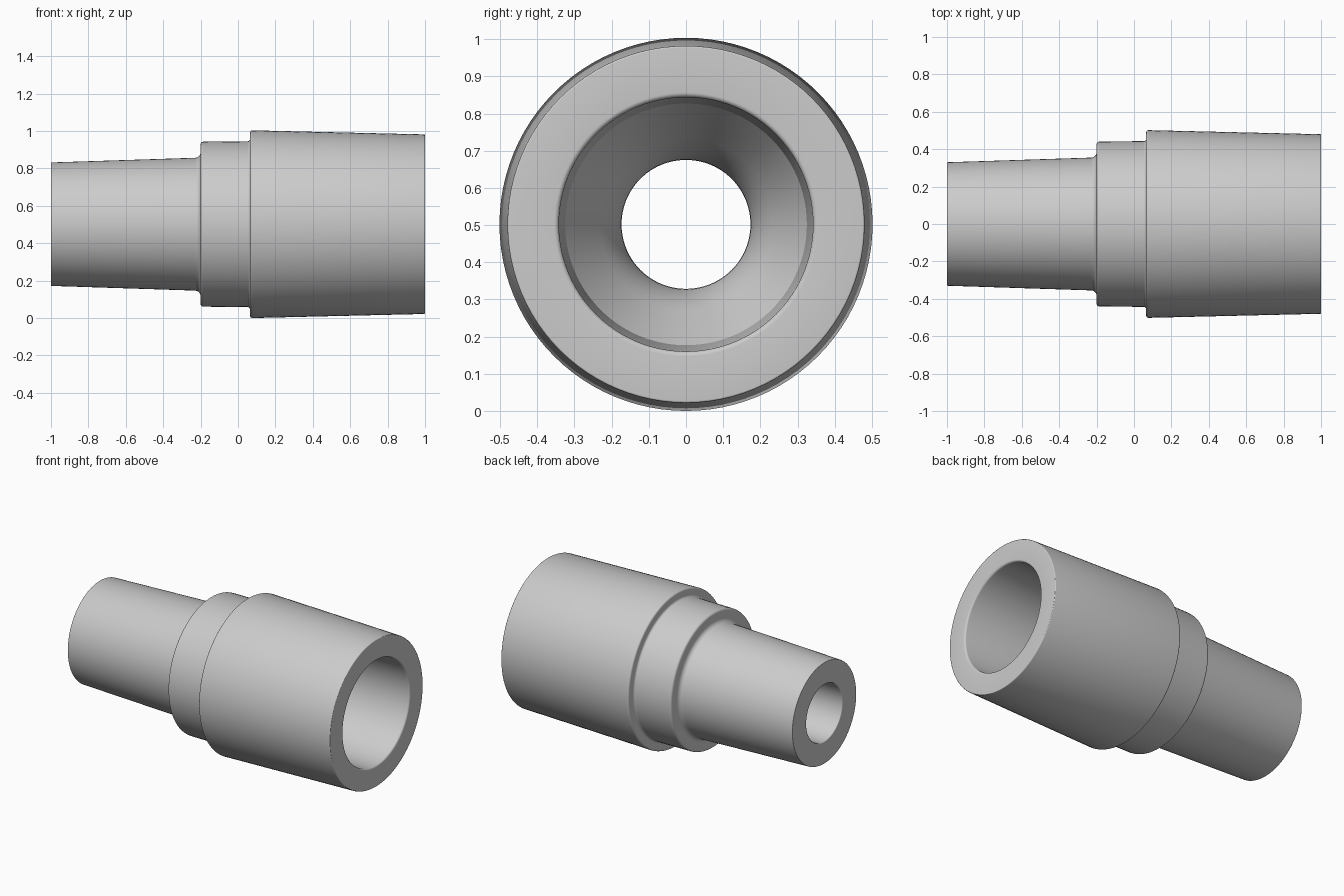
import bpy
import bmesh
import math
from mathutils import Vector

cube = bpy.data.objects.get("Cube")
if cube:
    bpy.data.objects.remove(cube, do_unlink=True)

SEGMENTS = 96
AXIS_HEIGHT = 0.502


def fillet(before, corner, after, radius, steps=6):
    """Replace one profile corner with an arc tangent to both sides."""
    to_a = (before - corner).normalized()
    to_b = (after - corner).normalized()
    half = to_a.angle(to_b) / 2
    reach = radius / math.tan(half)
    centre = corner + (to_a + to_b).normalized() * radius / math.sin(half)
    start = (corner + to_a * reach - centre).normalized()
    end = (corner + to_b * reach - centre).normalized()
    arc = []
    for i in range(steps + 1):
        # Blend the two unit directions at an even angle
        t = i / steps
        sweep = start.angle(end)
        direction = (start * math.sin((1 - t) * sweep) + end * math.sin(t * sweep)) / math.sin(sweep)
        arc.append(centre + direction * radius)
    return arc


def rounded_profile(corners):
    points = [Vector((x, r)) for x, r, _ in corners]
    outline = []
    for i, (x, r, radius) in enumerate(corners):
        if radius:
            outline += fillet(points[i - 1], points[i], points[(i + 1) % len(points)], radius)
        else:
            outline.append(points[i])
    return outline


def revolve(name, outline, material):
    """Turn a closed (x, radius) outline around the x axis."""
    bm = bmesh.new()
    rings = []
    for s in range(SEGMENTS):
        a = math.tau * s / SEGMENTS
        rings.append([bm.verts.new((p.x, p.y * math.cos(a), p.y * math.sin(a) + AXIS_HEIGHT))
                      for p in outline])
    for s in range(SEGMENTS):
        here, there = rings[s - 1], rings[s]
        for i in range(len(outline)):
            bm.faces.new((here[i - 1], here[i], there[i], there[i - 1]))
    bmesh.ops.recalc_face_normals(bm, faces=bm.faces)
    mesh = bpy.data.meshes.new(name)
    bm.to_mesh(mesh)
    bm.free()
    mesh.materials.append(material)
    obj = bpy.data.objects.new(name, mesh)
    bpy.context.collection.objects.link(obj)
    bpy.ops.object.select_all(action="DESELECT")
    obj.select_set(True)
    bpy.context.view_layer.objects.active = obj
    bpy.ops.object.shade_smooth_by_angle(angle=math.radians(25))


grey = bpy.data.materials.new("plain_grey")
grey.use_nodes = True
colour = (0.6, 0.6, 0.6, 1)
grey.diffuse_color = colour
grey.node_tree.nodes["Principled BSDF"].inputs["Base Color"].default_value = colour

# Corners as (x, radius, fillet): outside from narrow to wide, then back along the bore
corners = [
    (-1, 0.185, 0.006),      # narrow mouth
    (-1, 0.33, 0.003),
    (-0.2, 0.356, 0.03),     # spigot meets collar
    (-0.2, 0.441, 0.015),
    (0.065, 0.443, 0.015),   # collar meets socket
    (0.065, 0.502, 0.012),
    (1, 0.48, 0.005),        # wide mouth
    (1, 0.342, 0.013),
    (0.28, 0.325, 0),        # bore narrows through a funnel
    (0.03, 0.173, 0.4),
    (-0.3, 0.174, 0),
]
revolve("reducer_sleeve", rounded_profile(corners), grey)
